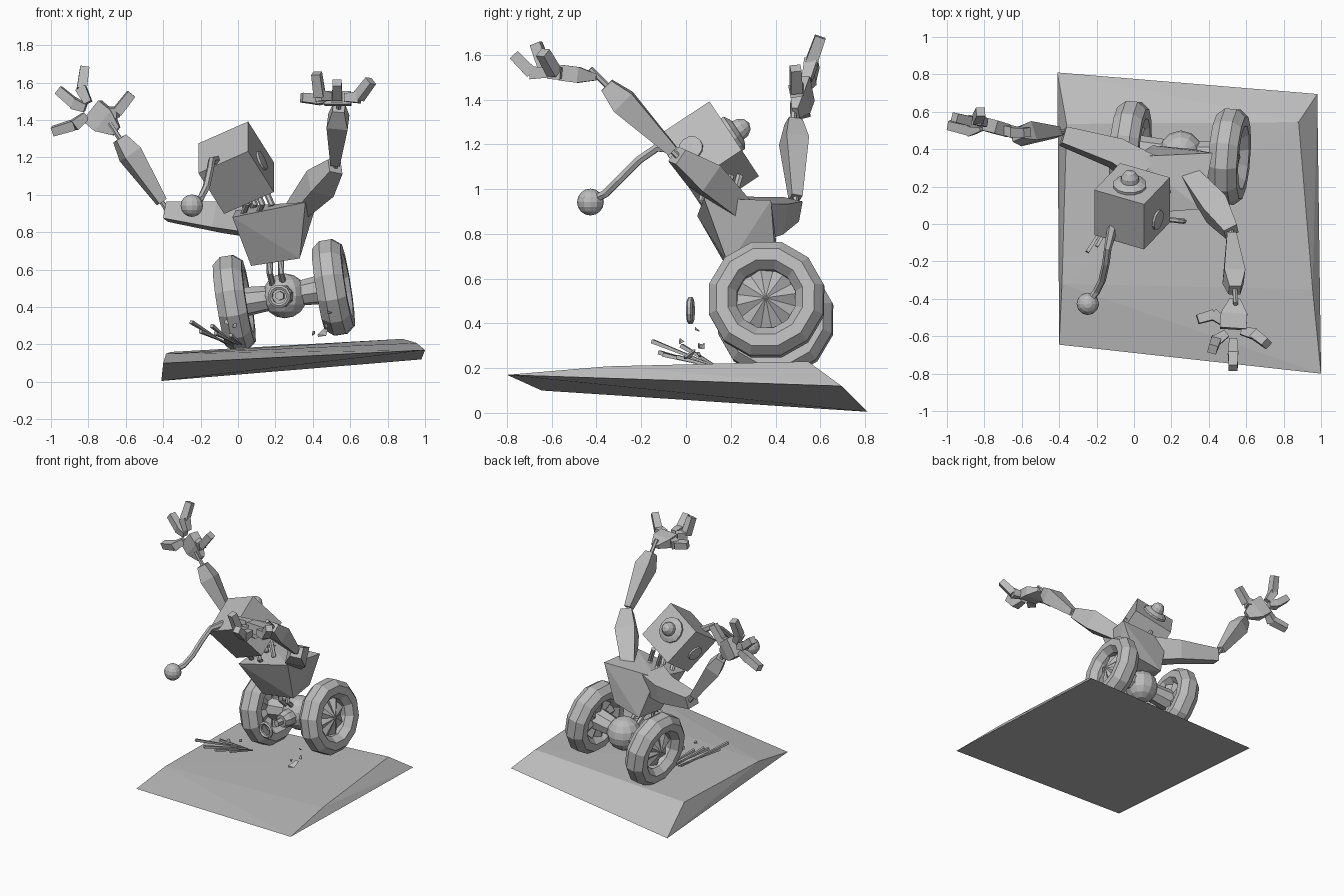
import bpy, bmesh, math, random
from mathutils import Vector, Matrix

if "Cube" in bpy.data.objects:
    bpy.data.objects.remove(bpy.data.objects["Cube"])

grey = bpy.data.materials.new("plain grey")
grey.use_nodes = True
grey.diffuse_color = (0.5, 0.5, 0.5, 1)
grey.node_tree.nodes["Principled BSDF"].inputs["Base Color"].default_value = (0.5, 0.5, 0.5, 1)


def finish(name, bm):
    bmesh.ops.recalc_face_normals(bm, faces=bm.faces)
    mesh = bpy.data.meshes.new(name)
    bm.to_mesh(mesh)
    bm.free()
    mesh.materials.append(grey)
    obj = bpy.data.objects.new(name, mesh)
    bpy.context.collection.objects.link(obj)
    return obj


def frame(axis, up=(0, 0, 1), origin=(0, 0, 0)):
    """Matrix whose local z runs along axis."""
    z = Vector(axis).normalized()
    x = Vector(up).cross(z).normalized()
    m = Matrix((x, z.cross(x), z)).transposed().to_4x4()
    m.translation = Vector(origin)
    return m


def hull(name, pts):
    bm = bmesh.new()
    for p in pts:
        bm.verts.new(p)
    bmesh.ops.convex_hull(bm, input=bm.verts)
    return finish(name, bm)


def loft(name, pts, radii, sides=4, flat=1.0, up=(0.1, 0.2, 1)):
    """Tapered limb through pts; flat squeezes it across the up direction."""
    pts = [Vector(p) for p in pts]
    bm = bmesh.new()
    rings = []
    for i, (p, r) in enumerate(zip(pts, radii)):
        m = frame(pts[min(i + 1, len(pts) - 1)] - pts[max(i - 1, 0)], up, p)
        ring = []
        for k in range(sides):
            a = math.tau * (k + 0.5) / sides
            ring.append(bm.verts.new(m @ Vector((r * math.cos(a), r * flat * math.sin(a), 0))))
        rings.append(ring)
    for a, b in zip(rings, rings[1:]):
        for k in range(sides):
            n = (k + 1) % sides
            bm.faces.new((a[k], a[n], b[n], b[k]))
    bm.faces.new(rings[0])
    bm.faces.new(rings[-1])
    return finish(name, bm)


def lathe(name, profile, matrix, steps=12, star=0.0):
    """Spin (radius, height) points around local z; star lowers every other spoke."""
    bm = bmesh.new()
    rows = []
    for r, h in profile:
        rows.append([bm.verts.new(matrix @ Vector((
            r * math.cos(math.tau * (k + 0.5) / steps), r * math.sin(math.tau * (k + 0.5) / steps),
            h - star * (k % 2) * (r > 0.02)))) for k in range(steps)])
    for a, b in zip(rows, rows[1:]):
        for k in range(steps):
            n = (k + 1) % steps
            bm.faces.new((a[k], a[n], b[n], b[k]))
    bmesh.ops.remove_doubles(bm, verts=bm.verts, dist=0.0005)
    return finish(name, bm)


def ring_profile(big, small, stretch=1.0, n=8):
    return [(big + small * math.cos(math.tau * (k + 0.5) / n),
             small * stretch * math.sin(math.tau * (k + 0.5) / n)) for k in range(n + 1)]


def ball(name, center, r, segs=12, rings=8):
    bm = bmesh.new()
    bmesh.ops.create_uvsphere(bm, u_segments=segs, v_segments=rings, radius=r,
                              matrix=Matrix.Translation(center))
    return finish(name, bm)


# Sloped ground slab
hull("ground_slab", [(-.41, .81, .005), (.98, .695, .12), (1, -.8, .17), (-.4, -.645, .1),
                     (-.36, .535, .16), (.88, .545, .23), (-.385, -.32, .15), (.955, -.35, .208)])

# Wheels on a tilted axle
right_hub, left_hub = Vector((-.02, .40, .42)), Vector((.51, .36, .505))
axle = (left_hub - right_hub).normalized()
for side, hub, out in (("right", right_hub, -axle), ("left", left_hub, axle)):
    m = frame(out, origin=hub)
    lathe(side + "_tyre", ring_profile(.2, .07, 1.2), m)
    lathe(side + "_hub_star", [(0, .06), (.14, .015), (.14, -.03), (0, -.04)], m, 16, .03)
body = Vector((.25, .38, .46))
loft("axle_right", [right_hub, body], [.085, .06], 8)
loft("axle_left", [body, left_hub], [.06, .085], 8)
ball("drive_ball", body, .12)

# Front nozzle and its loosened ring
nose = Vector((-.12, -1, 0)).normalized()
loft("nozzle", [body, body + nose * .15, body + nose * .19], [.06, .06, .045], 8)
loft("nozzle_bolt", [body + nose * .16, body + nose * .24], [.025, .025], 6)
lathe("loose_ring", ring_profile(.05, .014, 1, 6), frame(nose, origin=(.22, .02, .457)))

# Waist pipes
for i, x in enumerate((.17, .23)):
    loft(f"waist_pipe_{i}", [(x + .02, .34, .5), (x, .26, .58), (x, .28, .68)], [.017] * 3, 6)

# Torso with shoulder wedge
hull("torso", [(.07, .2, .62), (.33, .19, .66), (.1, .42, .63), (.32, .4, .68),
               (-.03, .05, .88), (.36, .08, .96), (0, .36, .94), (.42, .38, .95)])
loft("right_upper_arm", [(.06, .28, .87), (-.1, .38, .88), (-.38, .47, .91)], [.12, .1, .065])
loft("left_upper_arm", [(.28, .28, .88), (.44, .08, 1.06), (.52, -.04, 1.15)], [.06, .1, .055])


# Forearms, each with thin elbow and wrist pins
def forearm(side, elbow, wrist, big):
    e, w = Vector(elbow), Vector(wrist)
    loft(side + "_forearm", [e.lerp(w, t) for t in (.03, .72, .95)], [.035, big, .045])
    loft(side + "_arm_pin", [e.lerp(w, t) for t in (-.1, 1.18)], [.014, .014], 6)


forearm("right", (-.40, .49, .95), (-.645, .48, 1.32), .075)
forearm("left", (.52, -.05, 1.16), (.54, -.37, 1.48), .08)


# Hands: flat palm and bent square fingers
def hand(side, wrist, palm, up, fingers):
    w, p = Vector(wrist), Vector(palm)
    loft(side + "_palm", [w, w.lerp(p, .5), p], [.04, .1, .1], 4, .5, up)
    for i, (knuckle, tip) in enumerate(fingers):
        k, t = Vector(knuckle), Vector(tip)
        start = p.lerp(k, .35)
        loft(f"{side}_finger_{i}", [start, k], [.03, .042], 4, 1, up)
        loft(f"{side}_fingertip_{i}", [k.lerp(start, .1), t], [.038, .034], 4, 1, up)


hand("right", (-.65, .49, 1.34), (-.78, .53, 1.45), (0, 1, .2),
     [((-.64, .49, 1.44), (-.57, .49, 1.54)), ((-.84, .56, 1.57), (-.82, .6, 1.68)),
      ((-.88, .55, 1.49), (-.96, .57, 1.56)), ((-.88, .50, 1.37), (-.99, .53, 1.34))])
hand("left", (.54, -.40, 1.50), (.53, -.56, 1.52), (0, .1, 1),
     [((.42, -.48, 1.51), (.34, -.51, 1.52)), ((.43, -.63, 1.53), (.42, -.67, 1.65)),
      ((.53, -.70, 1.52), (.53, -.77, 1.60)), ((.65, -.59, 1.52), (.71, -.64, 1.61))])

# Head box, its axes: side, back, top
n1, n2, n3 = Vector((.885, -.256, .39)), Vector((0, .83, .55)), Vector((-.4645, -.487, .735))
head = Vector((-.01, .095, 1.145))
hull("head", [head + n1 * (.15 * a) + n2 * (.145 * b) + n3 * (.148 * c)
              for a in (-1, 1) for b in (-1, 1) for c in (-1, 1)])
dome = [(.09, -.01), (.09, .015), (.065, .03), (.05, .035), (.046, .06), (.028, .085), (0, .095)]
lathe("eye_dome", dome, frame(n2, origin=head + n2 * .145 + n3 * .025), 12)
for side, s in (("left", 1), ("right", -1)):
    lathe(side + "_ear", [(.055, -.01), (.055, .012), (0, .016)],
          frame(n1 * s, origin=head + n1 * (.15 * s) - n2 * .04), 12)

# Antenna with ball tip
loft("antenna", [(-.11, 0, 1.18), (-.14, -.13, 1.185), (-.15, -.21, 1.13), (-.17, -.3, 1.04),
                 (-.2, -.36, .98), (-.25, -.43, .945)], [.03] + [.02] * 5, 6, 1, (1, 0, 0.1))
ball("antenna_ball", (-.247, -.427, .942), .06, 12, 8)

# Neck pipes
for i, (x, y) in enumerate(((.02, .1), (.1, .1), (.15, .2), (.06, .24))):
    loft(f"neck_pipe_{i}", [(x, y + .05, .88), (x + .03, y - .03, .95), (x - .02, y, 1.06)],
         [.017] * 3, 6, 1, (1, 0, .1))

# Splinters and chips thrown up in front of the wheels
random.seed(4)
for i, tip in enumerate(((-.25, -.15, .32), (-.2, -.12, .27), (-.14, -.02, .3),
                         (-.12, -.1, .26), (-.04, -.04, .25))):
    loft(f"splinter_{i}", [(-.06 + .02 * i, .15, .2), tip], [.004, .013], 4)
for i, (p, r) in enumerate((((.45, .02, .26), .035), ((.40, .06, .26), .014), ((.49, .05, .375), .016),
                            ((.47, .07, .3), .014), ((-.06, -.02, .32), .014), ((-.02, .06, .3), .014))):
    hull(f"chip_{i}", [Vector(p) + Vector([random.uniform(-r, r) for _ in range(3)]) for _ in range(8)])
